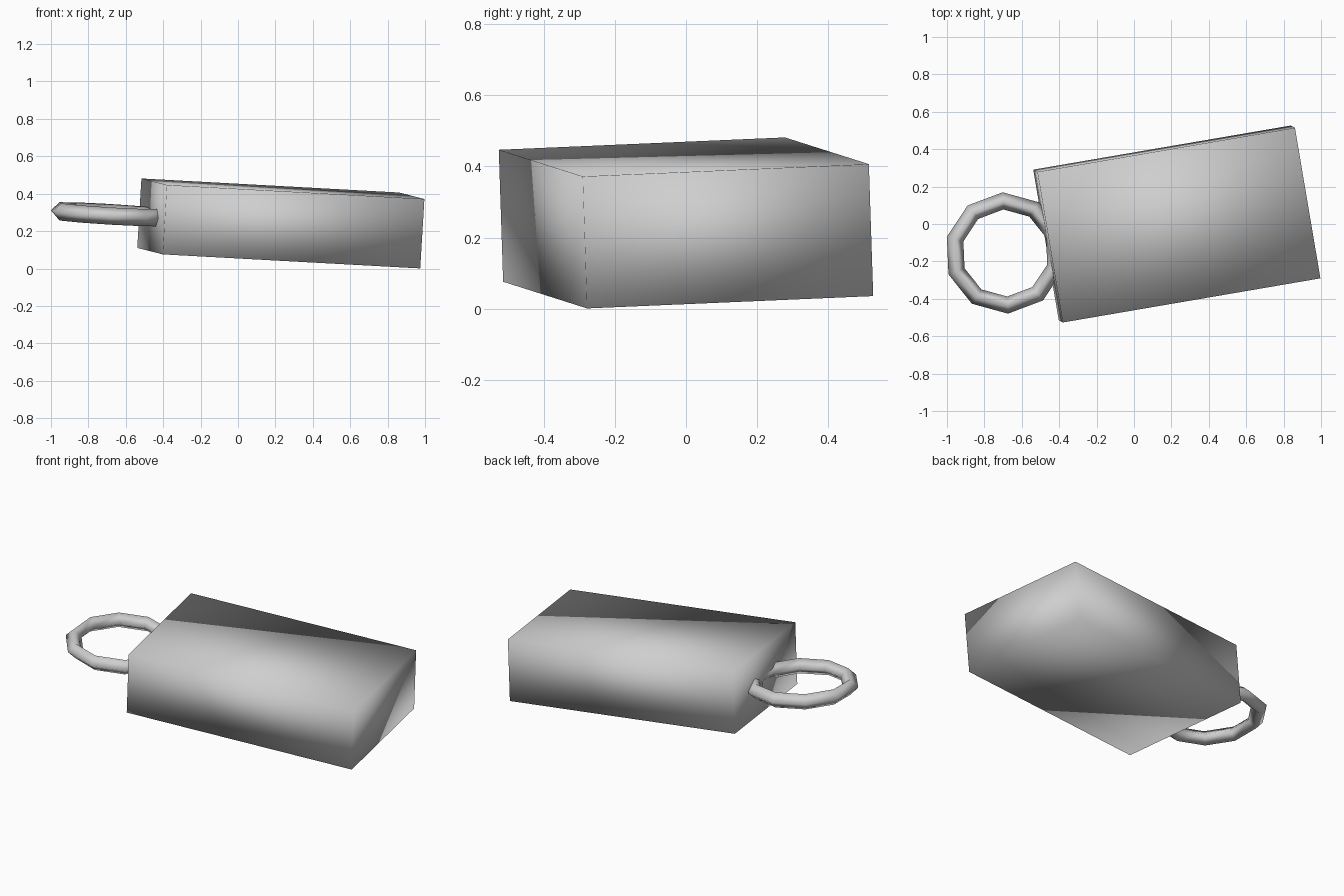
import bpy, math
from mathutils import Matrix, Vector

if "Cube" in bpy.data.objects:
    bpy.data.objects.remove(bpy.data.objects["Cube"])

grey = bpy.data.materials.new("plain_grey")
grey.diffuse_color = (0.62, 0.62, 0.62, 1)
grey.use_nodes = True
grey.node_tree.nodes["Principled BSDF"].inputs["Base Color"].default_value = grey.diffuse_color

# Shared tilted frame: long axis, width axis, thickness axis
long_axis = Vector((1.377, 0.236, -0.075)).normalized()
up = Vector((0.065, -0.032, 0.997))
up = (up - long_axis * up.dot(long_axis)).normalized()
side = up.cross(long_axis)
tilt = Matrix((long_axis, side, up)).transposed().to_4x4()


def finish(name, matrix):
    """Name the new object, place it and shade it softly all over."""
    ob = bpy.context.object
    ob.name = name
    ob.data.transform(matrix)
    ob.data.materials.append(grey)
    for p in ob.data.polygons:
        p.use_smooth = True
    return ob


# Rectangular tag block with soft shading across its corners
bpy.ops.mesh.primitive_cube_add(size=1)
finish("tag_block", Matrix.Translation((0.229, 0, 0.241)) @ tilt
       @ Matrix.Diagonal((1.399, 0.817, 0.372, 1)))

# Ten-sided ring with a diamond section, passing through the end of the block
bpy.ops.mesh.primitive_torus_add(major_segments=10, minor_segments=4,
                                 major_radius=0.279, minor_radius=0.046)
finish("ring", Matrix.Translation((-0.688, -0.155, 0.29)) @ tilt
       @ Matrix.Rotation(math.radians(10.9), 4, 'Z'))
